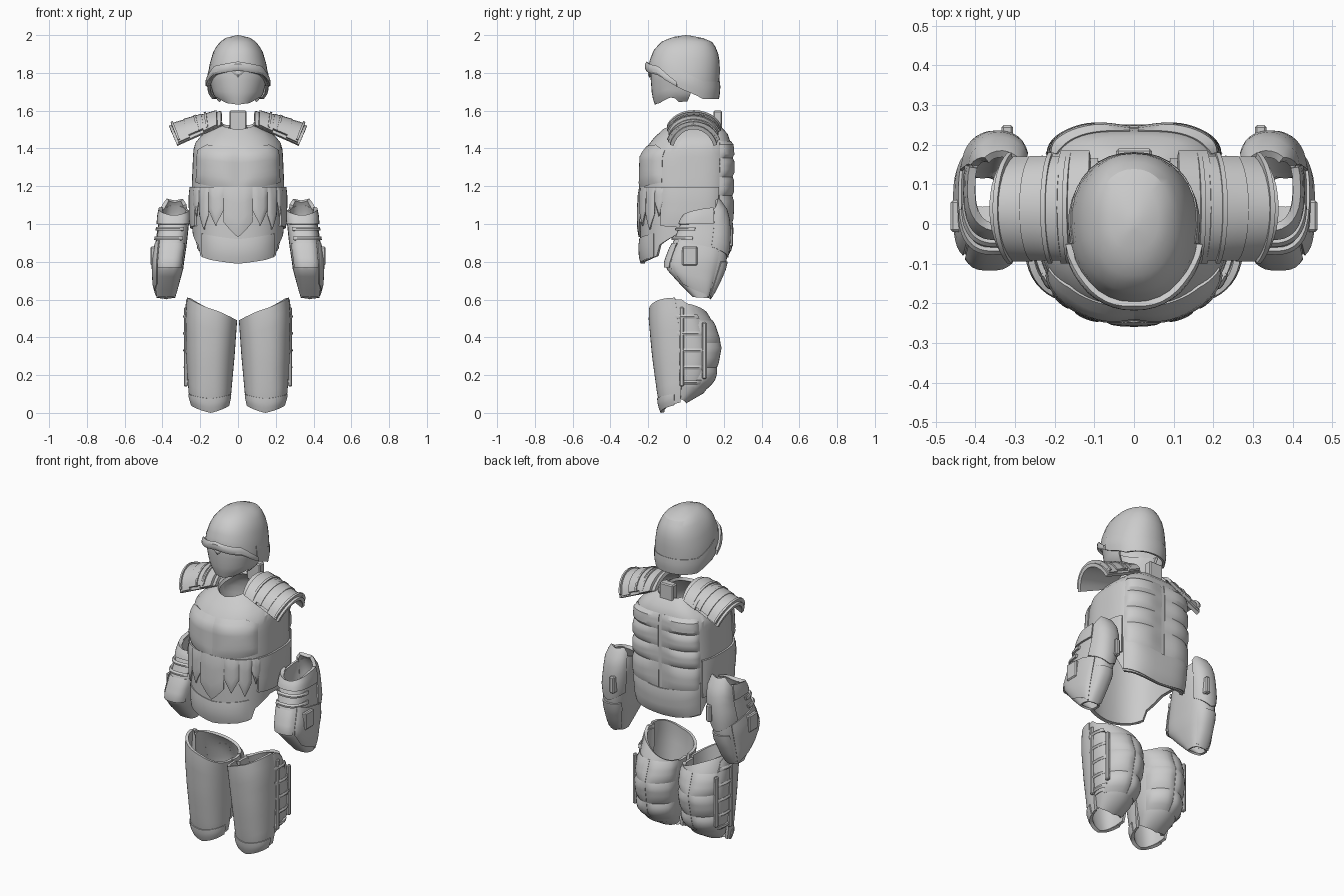
import bpy, bmesh
from math import sin, cos, pi, radians

if "Cube" in bpy.data.objects:
    bpy.data.objects.remove(bpy.data.objects["Cube"])


def lookup(rows, t):
    """Piecewise linear lookup of the remaining columns by the first one."""
    if t <= rows[0][0]:
        return rows[0][1:]
    for a, b in zip(rows, rows[1:]):
        if t <= b[0]:
            k = (t - a[0]) / (b[0] - a[0])
            return [p + (q - p) * k for p, q in zip(a[1:], b[1:])]
    return rows[-1][1:]


def edge(*pts):
    """Height of a trim line by angle from the front, same on both sides."""
    return lambda d: lookup(pts, abs((d + 180) % 360 - 180))[0]


def surf(name, fn, nu, nv, thick, mirror=False):
    """Thick shell from fn(u, v); u x v must point outward."""
    bm = bmesh.new()
    g = [[bm.verts.new(fn(i / nu, j / nv)) for j in range(nv + 1)] for i in range(nu + 1)]
    for i in range(nu):
        for j in range(nv):
            bm.faces.new((g[i][j], g[i + 1][j], g[i + 1][j + 1], g[i][j + 1]))
    bmesh.ops.remove_doubles(bm, verts=bm.verts[:], dist=1e-5)
    me = bpy.data.meshes.new(name)
    bm.to_mesh(me)
    bm.free()
    ob = bpy.data.objects.new(name, me)
    bpy.context.collection.objects.link(ob)
    s = ob.modifiers.new("thickness", 'SOLIDIFY')
    s.thickness, s.offset = thick, -1
    if mirror:
        ob.modifiers.new("mirror", 'MIRROR').use_mirror_merge = False
    bpy.ops.object.select_all(action='DESELECT')
    ob.select_set(True)
    bpy.context.view_layer.objects.active = ob
    bpy.ops.object.convert(target='MESH')
    bpy.ops.object.shade_smooth_by_angle(angle=radians(30))


def plate(name, body, d0, d1, lo, hi, off=0.0, thick=0.012, nu=10, nv=6,
          mirror=False, dome=False, pillow=0.5):
    """Patch of a body between angles d0..d1 (0 front, 90 = +x) and heights lo..hi."""
    rows, nf, nb = body
    flo = lo if callable(lo) else (lambda d: lo)
    fhi = hi if callable(hi) else (lambda d: hi)

    def fn(u, v):
        d = d0 + (d1 - d0) * u
        k = sin(v * pi / 2) if dome else v
        z = flo(d) + (fhi(d) - flo(d)) * k
        x0, x1, y0, y1 = lookup(rows, z)
        s, c = sin(radians(d)), cos(radians(d))
        e = 2 / (nf if c > 0 else nb)
        o = off * (1 - pillow * max(abs(2 * u - 1), abs(2 * v - 1)) ** 4)
        x = (x0 + x1) / 2 + (x1 - x0) / 2 * abs(s) ** e * (1 if s > 0 else -1) + o * s
        y = (y0 + y1) / 2 - (y1 - y0) / 2 * abs(c) ** e * (1 if c > 0 else -1) - o * c
        return x, y, z
    surf(name, fn, nu, nv, thick, mirror)


def box(name, lo, hi):
    """Small bevelled block, mirrored when it lies to one side."""
    bm = bmesh.new()
    bmesh.ops.create_cube(bm, size=1)
    for v in bm.verts:
        v.co = [(a + b) / 2 + c * (b - a) for a, b, c in zip(lo, hi, v.co)]
    me = bpy.data.meshes.new(name)
    bm.to_mesh(me)
    bm.free()
    ob = bpy.data.objects.new(name, me)
    bpy.context.collection.objects.link(ob)
    ob.modifiers.new("bevel", 'BEVEL').width = 0.006
    if lo[0] > 0:
        ob.modifiers.new("mirror", 'MIRROR')


# Helmet: dome, brim, rear rim and face guard
HEAD = ([(1.66, -.153, .153, -.185, .172), (1.76, -.163, .163, -.2, .178),
         (1.85, -.15, .15, -.198, .18), (1.92, -.128, .128, -.172, .167),
         (1.965, -.096, .096, -.13, .138), (1.99, -.055, .055, -.07, .075),
         (2.0, 0, 0, 0, 0)], 2.2, 2.2)
rim = edge((0, 1.815), (50, 1.79), (90, 1.71), (120, 1.665), (180, 1.665))
plate("helmet_shell", HEAD, -180, 180, rim, 2.0, nu=32, nv=10, dome=True)
plate("helmet_brim", HEAD, -80, 80, lambda d: rim(d) - .002,
      edge((0, 1.86), (50, 1.835), (80, 1.755)), .02, .018, 20, 4, pillow=.35)
plate("helmet_rim", HEAD, 80, 280, lambda d: rim(d) - .003, lambda d: rim(d) + .09,
      .006, .014, 20, 3, pillow=.6)
MASK = ([(1.63, -.085, .085, -.165, .08), (1.68, -.13, .13, -.18, .12),
         (1.78, -.158, .158, -.188, .15), (1.84, -.15, .15, -.185, .15)], 2, 2)
plate("face_guard", MASK, -110, 110,
      edge((0, 1.632), (40, 1.64), (75, 1.675), (90, 1.645), (110, 1.65)),
      edge((0, 1.83), (60, 1.81), (110, 1.75)), nu=22, nv=6)
plate("nose_guard", MASK, -14, 14, edge((0, 1.775), (14, 1.81)), 1.82, .014, .01, 4, 3)

# Torso: base vest with narrow neck and cut-out hem
BODY = ([(.78, -.23, .23, -.235, .19), (.85, -.236, .236, -.242, .225),
         (1.0, -.243, .243, -.243, .24), (1.2, -.245, .245, -.24, .243),
         (1.36, -.238, .238, -.235, .245), (1.42, -.234, .234, -.2, .24),
         (1.48, -.185, .185, -.15, .22), (1.54, -.085, .085, -.07, .16)], 2.4, 3.4)
hem = edge((0, .79), (35, .81), (55, .83), (60, .89), (85, .95), (110, .95), (125, .86), (180, .83))
plate("vest", BODY, -180, 180, hem, edge((0, 1.50), (60, 1.53), (90, 1.54), (180, 1.52)),
      nu=72, nv=16, thick=.018)
# Chest plates, pointed belly guards, side plates and hem band
plate("chest_plate", BODY, 0, 62, edge((0, 1.18), (62, 1.22)),
      edge((0, 1.41), (40, 1.42), (62, 1.39)), .017, .025, 14, 8, True, pillow=.7)
for i, (a, b, low) in enumerate([(-14, 14, .93), (14, 34, .99), (34, 52, .97), (52, 66, 1.04)]):
    tip = lambda d, a=a, b=b, l=low: l + .16 * abs(d - (a + b) / 2) / (b - a)
    plate("belly_guard_%d" % i, BODY, a, b, tip, 1.195, .017, .022, 6, 6, i > 0)
plate("waist_side_plate", BODY, 62, 122, edge((62, .99), (122, .97)), 1.195, .017, .022, 12, 5,
      True, pillow=.3)
plate("hem_plate", BODY, -50, 50, edge((0, .79), (50, .825)), edge((0, .92), (50, .95)),
      .01, .018, 20, 4)
# Back: two columns of padded plates and a lower guard
for i, (lo, hi) in enumerate([(1.0, 1.15), (1.15, 1.25), (1.25, 1.35), (1.35, 1.44)]):
    plate("back_plate_%d" % i, BODY, 125, 179.7, lo, hi, .017, .022, 14, 5, True, pillow=.8)
plate("lower_back_plate", BODY, 125, 235, edge((125, .87), (180, .83)),
      edge((125, 1.06), (180, 1.0)), .016, .022, 24, 5)
box("neck_tab", (-.045, .145, 1.49), (.045, .19, 1.6))


# Shoulder pads: overlapping arched plates sloping outward
def pad(name, x0, x1, y0, y1, lift, thick, drop=1.0):
    def fn(u, v):
        x = x0 + (x1 - x0) * u
        s = (x - .1) / .26
        a = (2 * v - 1) * 1.25
        k = drop * (1 - cos(a)) / (1 - cos(1.25))
        y = (y0 + y1) / 2 + (y1 - y0) / 2 * sin(a) / sin(1.25)
        return x - .04 * k * s, y, 1.597 - .075 * s - (.075 + .025 * s) * k + lift
    surf(name, fn, 4, 12, thick, True)


pad("shoulder_base", .09, .365, -.085, .165, 0, .02)
pad("shoulder_inner_plate", .115, .2, -.1, .185, .01, .016)
pad("shoulder_middle_plate", .195, .29, -.092, .172, .014, .02, .9)
pad("shoulder_outer_plate", .285, .355, -.095, .17, .01, .018)
for i, x in enumerate((.17, .225, .345)):
    pad("shoulder_strap_%d" % i, x, x + .012, -.1, .18, .018, .014, .95)

# Forearm guards: slanted sleeve tapering to the wrist, elbow cap, plates, straps and blocks
ARM = ([(.6, .335, .43, .05, .125), (.68, .312, .44, -.03, .165), (.77, .288, .443, -.112, .205),
        (.8, .285, .443, -.108, .215), (.9, .27, .435, -.07, .222), (1.0, .26, .42, -.03, .222),
        (1.07, .262, .412, .005, .21), (1.14, .275, .395, .03, .17)], 3.0, 2.4)
plate("forearm_guard", ARM, -180, 180, edge((0, .615), (180, .605)),
      edge((0, 1.04), (90, 1.07), (180, 1.11)), nu=36, nv=12, mirror=True)
plate("forearm_front_plate", ARM, -50, 40, .77, .90, .01, .018, 10, 5, True)
plate("forearm_outer_plate", ARM, 45, 130, edge((45, .68), (90, .64), (130, .61)),
      edge((45, .92), (130, .86)), .014, .02, 12, 6, True)
plate("elbow_guard", ARM, 110, 235, edge((110, .88), (180, .82)),
      edge((110, 1.08), (145, 1.135), (180, 1.125)), .014, .02, 14, 6, True)
plate("wrist_back_plate", ARM, 140, 225, edge((140, .62), (180, .6)), .80, .012, .02, 10, 5, True)
plate("upper_cuff", ARM, -75, 108, 1.0, edge((0, 1.045), (108, 1.09)), .014, .02, 16, 3, True,
      pillow=.2)
for i, z in enumerate((.915, .965)):
    plate("forearm_strap_%d" % i, ARM, -30, 80, z, z + .02, .018, .02, 14, 2, True, pillow=.3)
box("forearm_block", (.43, -.02, .78), (.463, .06, .88))
box("elbow_fin", (.305, .21, .88), (.335, .25, .98))

# Leg guards: front shell, ankle band, closed calf shell with plates, side straps
LEG = ([(0, .055, .235, -.13, .07), (.08, .038, .26, -.15, .11), (.3, .018, .275, -.18, .165),
        (.5, .004, .278, -.198, .13), (.62, .002, .27, -.192, .09)], 2.4, 2.2)
plate("leg_front_shell", LEG, -88, 88, edge((0, 0), (88, .055)),
      lambda d: .55 + .06 * sin(radians(d)), nu=22, nv=10, thick=.016, mirror=True)
plate("ankle_band", LEG, -75, 75, edge((0, 0), (75, .04)), edge((0, .075), (75, .1)),
      .008, .016, 18, 3, True)
CALF = ([(.05, .08, .22, -.08, .0), (.1, .055, .245, -.08, .09), (.18, .03, .268, -.1, .15),
         (.36, .015, .272, -.12, .183), (.5, .012, .272, -.12, .135),
         (.6, .02, .27, -.1, .06)], 2.4, 1.9)
plate("calf_shell", CALF, 65, 285, edge((65, .08), (120, .06), (180, .05)),
      lambda d: .53 + .05 * sin(radians(d)), nu=26, nv=9, thick=.016, mirror=True)
for i, (a, b) in enumerate([(108, 179.5), (180.5, 252)]):
    for j, (lo, hi) in enumerate([(.13, .24), (.24, .37), (.37, .49)]):
        plate("calf_plate_%d_%d" % (i, j), CALF, a, b, lo, hi, .014, .02, 8, 5, True, pillow=.8)
plate("outer_side_plate", CALF, 60, 118, .14, edge((60, .6), (90, .6), (118, .55)), .01, .016, 8, 6,
      True)
for i, z in enumerate((.15, .23, .32, .41, .5)):
    plate("leg_strap_%d" % i, CALF, 68, 118, z, z + .022, .02, .024, 8, 2, True, pillow=.3)
box("leg_rail_front", (.265, -.035, .14), (.287, -.01, .56))
box("leg_rail_back", (.258, .085, .18), (.28, .11, .48))
